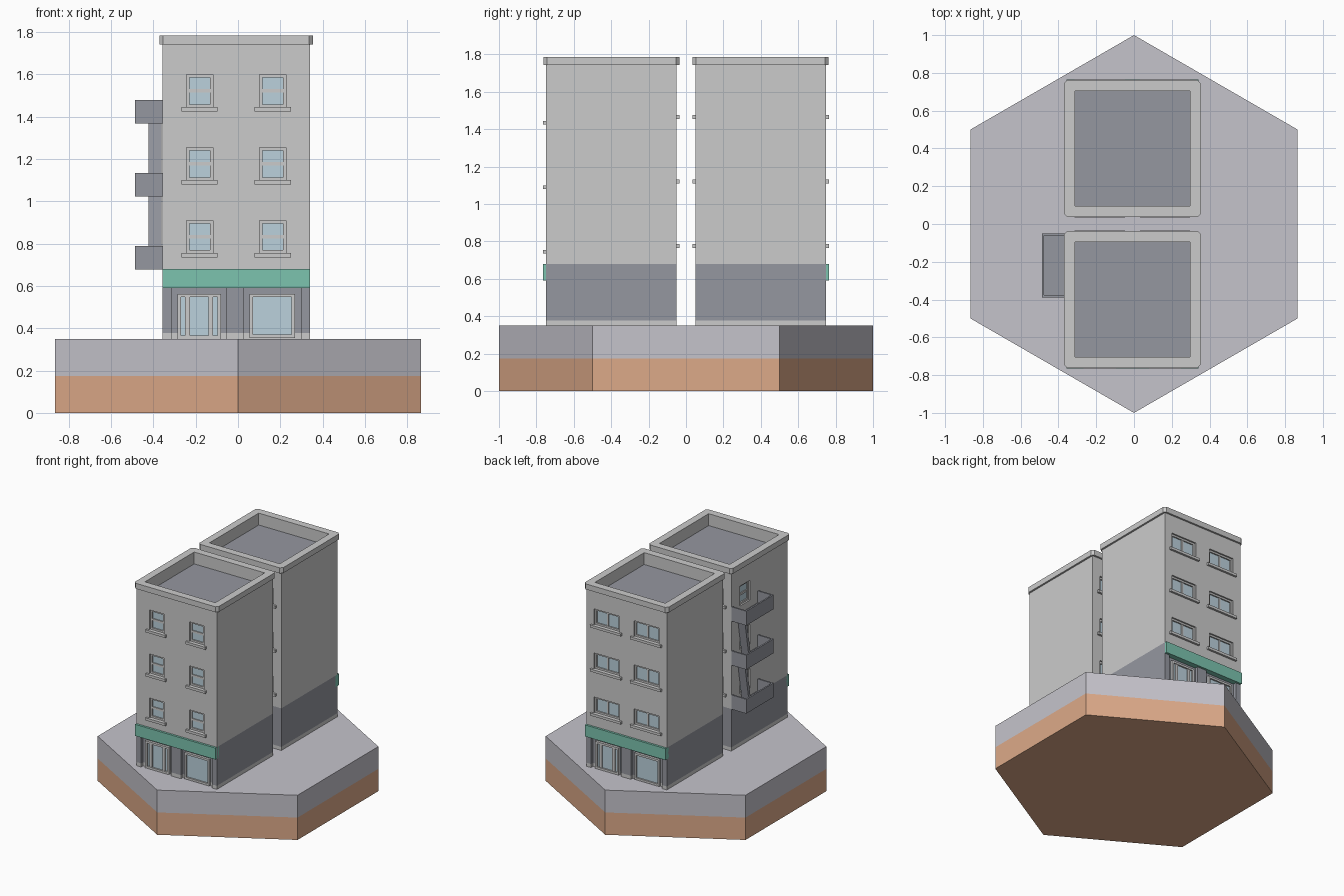
import bpy, bmesh
from math import pi
from mathutils import Matrix

if "Cube" in bpy.data.objects:
    bpy.data.objects.remove(bpy.data.objects["Cube"])

COLORS = {"earth": (.72, .40, .25), "paving": (.56, .55, .60), "slate": (.30, .31, .35),
          "sign": (.20, .55, .43), "glass": (.50, .64, .72)}
MATS = {}
for key, c in COLORS.items():
    MATS[key] = bpy.data.materials.new(key)
    MATS[key].diffuse_color = (*c, 1)

H = .349            # half width of a building
FLOORS = (0, .345, .69)


def finish(bm, name, mat=None):
    me = bpy.data.meshes.new(name)
    bm.to_mesh(me)
    bm.free()
    ob = bpy.data.objects.new(name, me)
    bpy.context.collection.objects.link(ob)
    if mat:
        me.materials.append(MATS[mat])
    return ob


def hexagon(name, z0, z1, mat):
    bm = bmesh.new()
    bmesh.ops.create_cone(bm, cap_ends=True, segments=6, radius1=1, radius2=1, depth=z1 - z0,
                          matrix=Matrix.Translation((0, 0, (z0 + z1) / 2)))
    # keep corners on the y axis
    if max(v.co.x for v in bm.verts) > .9:
        bmesh.ops.rotate(bm, verts=bm.verts, matrix=Matrix.Rotation(pi / 6, 3, 'Z'))
    return finish(bm, name, mat)


class Building:
    """Collects boxes per part; a box is placed on a wall by its angle and outward distance."""

    def __init__(self, label, y, turn):
        self.label = label
        self.place = Matrix.Translation((-.0085, y, 0)) @ Matrix.Rotation(turn, 4, 'Z')
        self.parts = {}

    def box(self, part, x0, x1, y0, y1, z0, z1, angle=0, shear=0, mat=None):
        bm = self.parts.setdefault((part, mat), bmesh.new())
        sh = Matrix.Identity(4)
        sh[0][2] = shear
        m = (self.place @ Matrix.Rotation(angle, 4, 'Z')
             @ Matrix.Translation(((x0 + x1) / 2, (y0 + y1) / 2, (z0 + z1) / 2)) @ sh
             @ Matrix.Diagonal((x1 - x0, y1 - y0, z1 - z0, 1)))
        bmesh.ops.create_cube(bm, size=1, matrix=m)

    def wall_box(self, part, u0, u1, d0, d1, z0, z1, angle=0, **kw):
        self.box(part, u0, u1, -H - d1, -H - d0, z0, z1, angle, **kw)

    def frame(self, part, u0, u1, d0, d1, z0, z1, angle, t):
        for a, b in ((u0, u0 + t), (u1 - t, u1)):
            self.wall_box(part, a, b, d0, d1, z0, z1, angle)
        for a, b in ((z0, z0 + t), (z1 - t, z1)):
            self.wall_box(part, u0 + t, u1 - t, d0, d1, a, b, angle)

    def window(self, u, z, angle, wide, sill=True):
        w = .11 if wide else .0625
        z0, z1 = z + (.785 if wide else .755), z + .91
        self.wall_box("cutter", u - w, u + w, -.03, .05, z0, z1, angle)
        self.frame("window_frames", u - w, u + w, -.03, -.012, z0, z1, angle, .014)
        self.wall_box("window_glass", u - w, u + w, -.03, -.022, z0, z1, angle, mat="glass")
        if wide:
            self.wall_box("window_frames", u - .007, u + .007, -.03, -.015, z0, z1, angle)
        else:
            zm = (z0 + z1) / 2
            self.wall_box("window_frames", u - w, u + w, -.03, -.015, zm - .008, zm + .008, angle)
        if sill:
            self.wall_box("window_sills", u - w - .023, u + w + .023, -.01, .016,
                          z0 - .02, z0, angle)

    def shop_front(self):
        # ground floor core, corner and middle pillars, plinth
        for part, mat, a, b in (("plinth", None, .35, .378), ("ground_floor", "slate", .378, .68)):
            self.box(part, -H, H, -H + .025, H, a, b, mat=mat)
            for u0, u1 in ((-H, -.307), (-.047, .038), (.307, H)):
                self.wall_box(part, u0, u1, -.025, 0, a, b, mat=mat)
        self.wall_box("sign_board", -H, H, -.025, .017, .59, .68, mat="sign")
        # door and display window
        self.frame("shop_frames", -.277, -.072, -.025, -.006, .35, .563, 0, .016)
        self.frame("shop_frames", .063, .278, -.025, -.006, .355, .563, 0, .016)
        for u in (-.23, -.12):
            self.wall_box("shop_frames", u - .011, u + .011, -.025, -.01, .35, .563)
        self.wall_box("shop_glass", -.277, -.072, -.025, -.018, .36, .56, mat="glass")
        self.wall_box("shop_glass", .063, .278, -.025, -.018, .36, .56, mat="glass")

    def shell(self):
        self.box("upper_walls", -H, H, -H, H, .68, 1.742)
        self.box("cornice", -.363, .363, -.363, .363, 1.742, 1.785)
        self.box("cutter", -.305, .305, -.305, .305, 1.69, 1.85)
        self.box("roof", -.305, .305, -.305, .305, 1.68, 1.692, mat="slate")

    def build(self):
        # chamfer the cornice corners
        bm = self.parts[("cornice", None)]
        edges = [e for e in bm.edges if abs(e.verts[0].co.z - e.verts[1].co.z) > .01]
        bmesh.ops.bevel(bm, geom=edges, offset=.018, segments=1, affect='EDGES')
        obs = {p: finish(bm, f"{self.label}_{p}", mat) for (p, mat), bm in self.parts.items()}
        cutter = obs["cutter"]
        cutter.hide_render = True
        for p in ("upper_walls", "cornice"):
            mod = obs[p].modifiers.new("openings", 'BOOLEAN')
            mod.operation, mod.solver, mod.object = 'DIFFERENCE', 'EXACT', cutter
            bpy.context.view_layer.objects.active = obs[p]
            bpy.ops.object.modifier_apply(modifier=mod.name)
        bpy.data.objects.remove(cutter)


# ground tile
hexagon("earth_base", 0, .175, "earth")
hexagon("paving", .175, .35, "paving")

front = Building("front_house", -.399, 0)
back = Building("back_house", .399, pi)
for b, wide in ((front, False), (back, True)):
    b.shell()
    b.shop_front()
    for z in FLOORS:
        for u in (-.173, .173):
            b.window(u, z, 0, wide)
            b.window(u, z, pi, True)

# balconies and escape ladders on the left wall of the front house
A = -pi / 2
for i, z in enumerate(FLOORS):
    front.window(-.18, z, A, False, sill=False)
    z0, z1 = z + .678, z + .79
    front.wall_box("balconies", -.349, -.01, 0, .13, z0, z0 + .02, A, mat="slate")
    front.wall_box("balconies", -.349, -.01, .118, .13, z0 + .02, z1, A, mat="slate")
    for u in (-.349, -.022):
        front.wall_box("balconies", u, u + .012, 0, .118, z0 + .02, z1, A, mat="slate")
    if i < 2:
        front.wall_box("ladders", -.25, -.226, .004, .066, z0 + .02, z0 + .345, A,
                       shear=-.17, mat="slate")

front.build()
back.build()

for m in bpy.data.materials:
    if m.users and not m.is_grease_pencil:
        m.use_nodes = True
        m.node_tree.nodes["Principled BSDF"].inputs["Base Color"].default_value = m.diffuse_color
